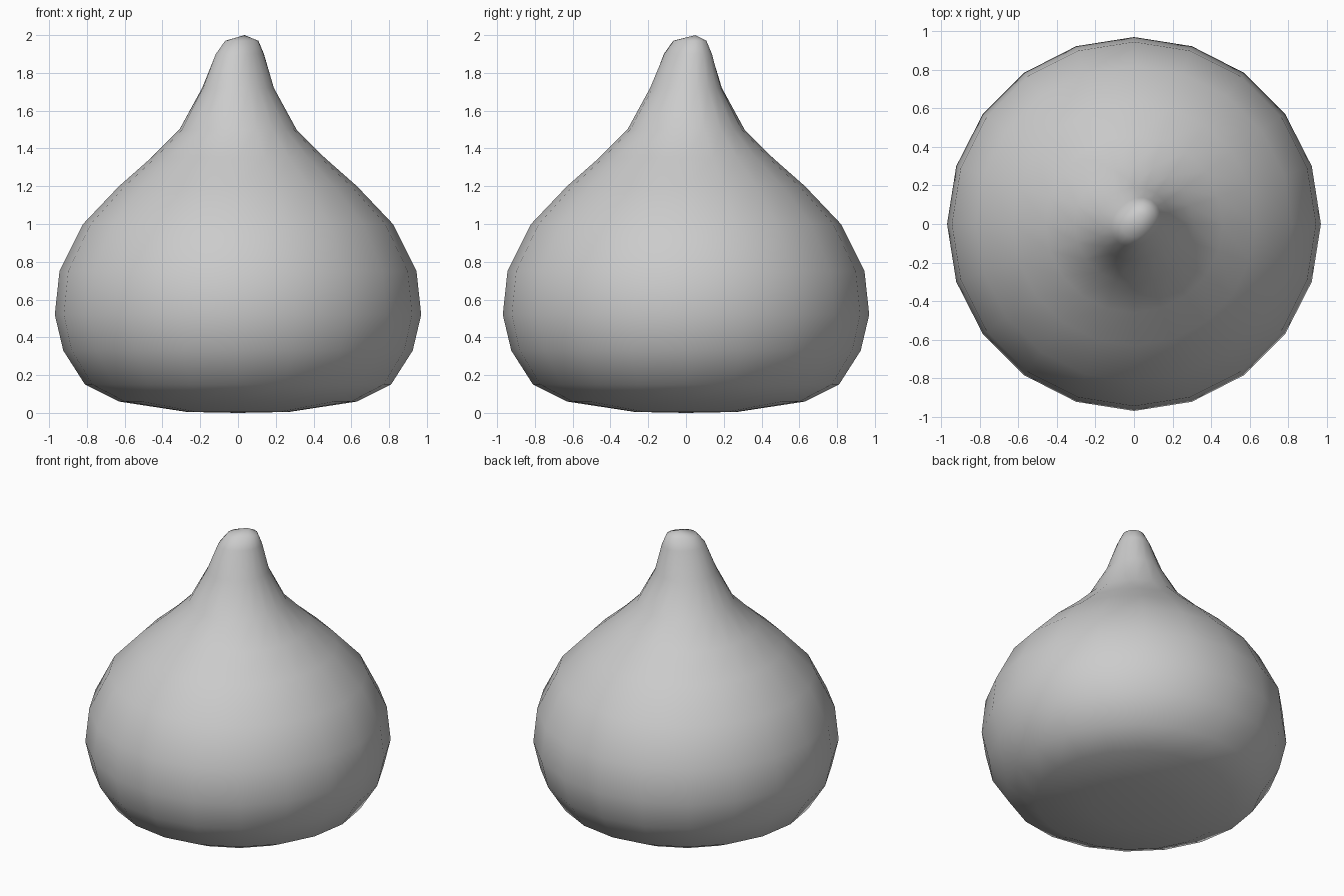
import bpy, bmesh, math

cube = bpy.data.objects.get("Cube")
if cube:
    bpy.data.objects.remove(cube, do_unlink=True)

# Plain light grey
grey = bpy.data.materials.new("light_grey")
grey.use_nodes = True
COLOUR = (0.6, 0.6, 0.6, 1)
grey.diffuse_color = COLOUR
grey.node_tree.nodes["Principled BSDF"].inputs["Base Color"].default_value = COLOUR

SIDES = 20
# Rings of the drop: radius, height, sideways shift, stretch along the diagonal
PROFILE = [
    (0.27, 0.005, 0, 0), (0.63, 0.06, 0, 0), (0.81, 0.15, 0, 0),
    (0.925, 0.33, 0, 0), (0.97, 0.52, 0, 0), (0.945, 0.75, 0, 0),
    (0.82, 1.0, 0, 0), (0.63, 1.2, 0, 0), (0.46, 1.35, 0, 0),
    (0.31, 1.5, 0, 0), (0.19, 1.72, 0, 0.04), (0.125, 1.9, 0.01, 0.12),
    (0.085, 1.97, 0.02, 0.15),
]

# Turned body with a slightly pinched, leaning tip
bm = bmesh.new()
rings = []
for radius, height, shift, stretch in PROFILE:
    ring = []
    for i in range(SIDES):
        a = 2 * math.pi * i / SIDES
        r = radius * (1 + stretch * math.cos(2 * (a - math.pi / 4)))
        ring.append(bm.verts.new((r * math.cos(a) + shift, r * math.sin(a) + shift, height)))
    rings.append(ring)
for low, high in zip(rings, rings[1:]):
    for i in range(SIDES):
        j = (i + 1) % SIDES
        bm.faces.new((low[i], low[j], high[j], high[i]))

# Closed bottom and rounded peak
bottom = bm.verts.new((0, 0, 0))
peak = bm.verts.new((0.035, 0.05, 2))
for i in range(SIDES):
    j = (i + 1) % SIDES
    bm.faces.new((bottom, rings[0][j], rings[0][i]))
    bm.faces.new((peak, rings[-1][i], rings[-1][j]))
for face in bm.faces:
    face.smooth = True
bmesh.ops.recalc_face_normals(bm, faces=bm.faces[:])

mesh = bpy.data.meshes.new("drop_body")
bm.to_mesh(mesh)
bm.free()
mesh.materials.append(grey)
body = bpy.data.objects.new("drop_body", mesh)
bpy.context.collection.objects.link(body)
